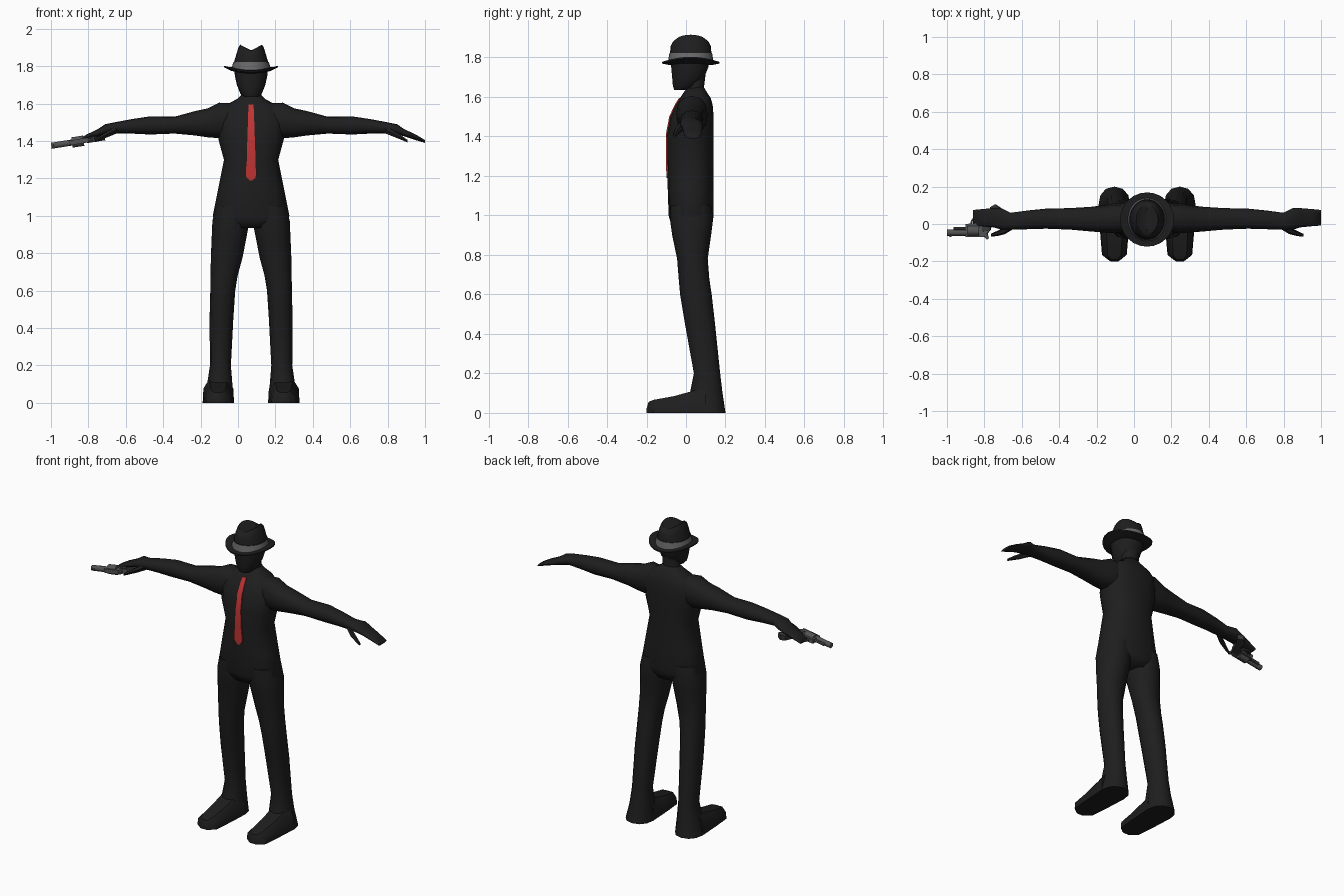
import bpy, bmesh, math
from mathutils import Matrix, Vector

CX = 0.07  # figure's centre line


def material(name, rgb):
    m = bpy.data.materials.new(name)
    m.diffuse_color = (*rgb, 1)
    return m


BLACK = material("suit_black", (0.013, 0.013, 0.013))
RED = material("tie_red", (0.52, 0.035, 0.035))
GREY = material("band_grey", (0.14, 0.14, 0.14))
STEEL = material("steel_grey", (0.085, 0.085, 0.085))
DARK = material("grip_dark", (0.04, 0.04, 0.04))


def finish(name, bm, mats, angle=45):
    bmesh.ops.recalc_face_normals(bm, faces=bm.faces)
    me = bpy.data.meshes.new(name)
    bm.to_mesh(me)
    bm.free()
    for m in mats:
        me.materials.append(m)
    ob = bpy.data.objects.new(name, me)
    bpy.context.collection.objects.link(ob)
    bpy.ops.object.select_all(action='DESELECT')
    ob.select_set(True)
    bpy.context.view_layer.objects.active = ob
    if angle:
        bpy.ops.object.shade_smooth_by_angle(angle=math.radians(angle))
    return ob


def oval(n, power=1.0):
    """Unit rounded outline; a power under 1 makes it boxier."""
    out = []
    for i in range(n):
        a = 2 * math.pi * i / n
        c, s = math.cos(a), math.sin(a)
        out.append((math.copysign(abs(c) ** power, c), math.copysign(abs(s) ** power, s)))
    return out


def loft(name, rings, mats=(BLACK,), angle=45, closed=False, rule=None):
    """Bridge rings of points; cap both ends, or close into a loop."""
    bm = bmesh.new()
    vs = [[bm.verts.new(p) for p in r] for r in rings]
    n = len(vs[0])
    for k in range(len(vs) if closed else len(vs) - 1):
        a, b = vs[k], vs[(k + 1) % len(vs)]
        for i in range(n):
            j = (i + 1) % n
            f = bm.faces.new((a[i], a[j], b[j], b[i]))
            f.material_index = rule(k) if rule else 0
    if not closed:
        bm.faces.new(vs[0])
        bm.faces.new(vs[-1])
    return finish(name, bm, mats, angle)


def level(z, x, hw, y0, y1, n=16, power=1.0):
    """Horizontal ring at height z."""
    return [(x + hw * u, (y0 + y1) / 2 + (y1 - y0) / 2 * v, z) for u, v in oval(n, power)]


def upright(x, y0, y1, z0, z1, n=12, power=1.0):
    """Ring across an arm at x."""
    return [(x, (y0 + y1) / 2 + (y1 - y0) / 2 * u, (z0 + z1) / 2 + (z1 - z0) / 2 * v)
            for u, v in oval(n, power)]


# Torso: z, half width, front, back
TORSO = [(0.935, 0.13, -0.06, 0.115), (0.97, 0.19, -0.08, 0.135), (1.0, 0.205, -0.088, 0.14),
         (1.15, 0.175, -0.093, 0.14), (1.3, 0.145, -0.097, 0.14), (1.41, 0.175, -0.097, 0.14),
         (1.5, 0.185, -0.08, 0.14), (1.56, 0.165, -0.052, 0.135), (1.595, 0.13, -0.03, 0.125),
         (1.625, 0.075, -0.01, 0.105), (1.65, 0.05, 0.01, 0.09)]
loft("torso", [level(z, CX, hw, a, b, 16, 0.85) for z, hw, a, b in TORSO], angle=60)

# Neck and head
loft("neck", [level(z, CX, hw, a, b, 12) for z, hw, a, b in
              [(1.58, 0.075, -0.01, 0.12), (1.64, 0.055, 0.0, 0.09), (1.72, 0.055, 0.0, 0.1)]])
loft("head", [level(z, CX, hw, a, b, 14, 0.9) for z, hw, a, b in
              [(1.635, 0.036, -0.06, 0.01), (1.655, 0.058, -0.068, 0.06), (1.7, 0.076, -0.072, 0.095),
               (1.75, 0.087, -0.077, 0.115), (1.79, 0.09, -0.08, 0.12)]])

# Legs: z, inner and outer offset from the centre line, front, back
LEG = [(1.05, 0.01, 0.19, -0.08, 0.13), (0.97, 0.008, 0.207, -0.08, 0.136), (0.9, 0.022, 0.21, -0.07, 0.127),
       (0.78, 0.045, 0.215, -0.045, 0.11), (0.68, 0.072, 0.217, -0.037, 0.118),
       (0.6, 0.085, 0.218, -0.03, 0.13), (0.45, 0.095, 0.222, -0.005, 0.147),
       (0.2, 0.108, 0.22, 0.04, 0.173), (0.1, 0.1, 0.235, 0.02, 0.185), (0.0, 0.09, 0.26, 0.0, 0.2)]
# Shoe front: y, half width, top height
SHOE = [(0.1, 0.084, 0.13), (0.02, 0.08, 0.107), (-0.06, 0.075, 0.085), (-0.165, 0.066, 0.066),
        (-0.19, 0.035, 0.055), (-0.2, 0.02, 0.02)]
# Arm: offset from the centre line, front, back, bottom, top
ARM = [(0.08, -0.03, 0.11, 1.43, 1.6), (0.17, -0.05, 0.11, 1.415, 1.605), (0.23, -0.045, 0.1, 1.42, 1.575),
       (0.3, -0.04, 0.092, 1.43, 1.56), (0.41, -0.03, 0.085, 1.44, 1.53), (0.54, -0.025, 0.082, 1.435, 1.532),
       (0.64, -0.028, 0.072, 1.44, 1.517), (0.73, -0.03, 0.06, 1.44, 1.5), (0.78, -0.03, 0.085, 1.435, 1.49),
       (0.82, -0.018, 0.085, 1.425, 1.463), (0.88, -0.012, 0.08, 1.405, 1.435),
       (0.93, -0.008, 0.075, 1.39, 1.405)]
THUMB = [((0.71, 0.0, 1.465), 0.024), ((0.76, -0.035, 1.44), 0.019), ((0.8, -0.05, 1.42), 0.014),
         ((0.835, -0.06, 1.4), 0.008)]
for s, side in ((1, "left"), (-1, "right")):
    loft(side + "_leg", [level(z, CX + s * (i + o) / 2, (o - i) / 2, a, b, 12, 0.9)
                         for z, i, o, a, b in LEG])
    sx = CX + s * 0.175
    loft(side + "_shoe", [[(sx - w, y, 0), (sx - w * 0.95, y, h * 0.6), (sx - w * 0.55, y, h),
                           (sx + w * 0.55, y, h), (sx + w * 0.95, y, h * 0.6), (sx + w, y, 0)]
                          for y, w, h in SHOE])
    loft(side + "_arm", [upright(CX + s * x, a, b, c, d, 12, 0.85) for x, a, b, c, d in ARM], angle=60)
    loft(side + "_thumb", [upright(CX + s * p[0], p[1] - r, p[1] + r, p[2] - r, p[2] + r, 6)
                           for p, r in THUMB])


# Tie: thin plate following the chest
def chest(z):
    for (z0, _, a, _), (z1, _, b, _) in zip(TORSO, TORSO[1:]):
        if z0 <= z <= z1:
            return a + (b - a) * (z - z0) / (z1 - z0)


tie = [(1.595, 0.013), (1.56, 0.015), (1.5, 0.017), (1.41, 0.02), (1.3, 0.024),
       (1.22, 0.03), (1.205, 0.024), (1.19, 0.008)]
loft("tie", [[(CX - w, chest(z) - 0.005, z), (CX + w, chest(z) - 0.005, z),
              (CX + w, chest(z) + 0.004, z), (CX - w, chest(z) + 0.004, z)] for z, w in tie], (RED,), 30)

# Hat crown with a front-to-back crease; its lowest strip is the band
HY = 0.024
crown = [level(z, CX, hw, HY - d, HY + d, 24) for z, hw, d in
         [(1.78, 0.107, 0.115), (1.822, 0.095, 0.108), (1.823, 0.091, 0.105), (1.86, 0.08, 0.101)]]
for hw, d, low, high in ((0.068, 0.092, 1.875, 1.9), (0.058, 0.078, 1.882, 1.915),
                         (0.035, 0.055, 1.885, 1.902), (0.004, 0.045, 1.885, 1.886)):
    crown.append([(CX + hw * u, HY + d * v, low + (high - low) * abs(u)) for u, v in oval(24)])
loft("hat_crown", crown, (BLACK, GREY), 40, rule=lambda k: int(k == 0))


# Hat brim curling up at the sides
def brim_ring(r, dz):
    return [(CX + r * u, HY + r * v, 1.772 + dz + 0.026 * (r * u / 0.145) ** 2) for u, v in oval(24)]


loft("hat_brim", [brim_ring(0.08, 0.012), brim_ring(0.125, 0.006), brim_ring(0.145, 0.005),
                  brim_ring(0.145, -0.003), brim_ring(0.11, -0.01), brim_ring(0.08, -0.012)],
     angle=40, closed=True)

# Revolver lying on its side, muzzle tilted down
GUN = Matrix.Translation((-0.87, 0, 1.395)) @ Matrix.Rotation(math.radians(-9), 4, 'Y') \
    @ Matrix.Translation((0.87, 0, 0))


def gun_plate(name, outline, t, mat=STEEL):
    ob = loft(name, [[(x, y, z) for x, y in outline] for z in (-t, t)], (mat,), 30)
    ob.data.transform(GUN)


def gun_tube(name, x0, x1, y, r, n):
    ob = loft(name, [[(x, y + r * u, r * v) for u, v in oval(n)] for x in (x0, x1)], (STEEL,), 40)
    ob.data.transform(GUN)


gun_tube("barrel", -1.0, -0.87, -0.046, 0.017, 10)
gun_tube("ejector_rod", -0.965, -0.88, -0.024, 0.009, 8)
gun_tube("cylinder", -0.888, -0.825, -0.036, 0.029, 10)
gun_plate("frame", [(-0.9, -0.07), (-0.8, -0.07), (-0.765, -0.03), (-0.77, 0.01), (-0.9, 0.0)], 0.013)
gun_plate("front_sight", [(-0.995, -0.06), (-0.975, -0.06), (-0.975, -0.067), (-0.985, -0.069)], 0.004)
gun_plate("hammer", [(-0.81, -0.06), (-0.785, -0.082), (-0.775, -0.076), (-0.785, -0.04)], 0.006)
gun_plate("trigger", [(-0.842, 0.0), (-0.83, 0.0), (-0.838, 0.022), (-0.845, 0.022)], 0.004)
gun_plate("grip", [(-0.81, -0.04), (-0.77, -0.035), (-0.745, 0.03), (-0.71, 0.085), (-0.74, 0.105),
                   (-0.765, 0.09), (-0.785, 0.03), (-0.81, 0.0)], 0.016, DARK)
guard = [[(-0.84 + (0.03 + 0.004 * p) * u, 0.004 + (0.03 + 0.004 * p) * v, 0.005 * q) for u, v in oval(16)]
         for p, q in ((-1, -1), (1, -1), (1, 1), (-1, 1))]
loft("trigger_guard", guard, (STEEL,), 40, closed=True).data.transform(GUN)
